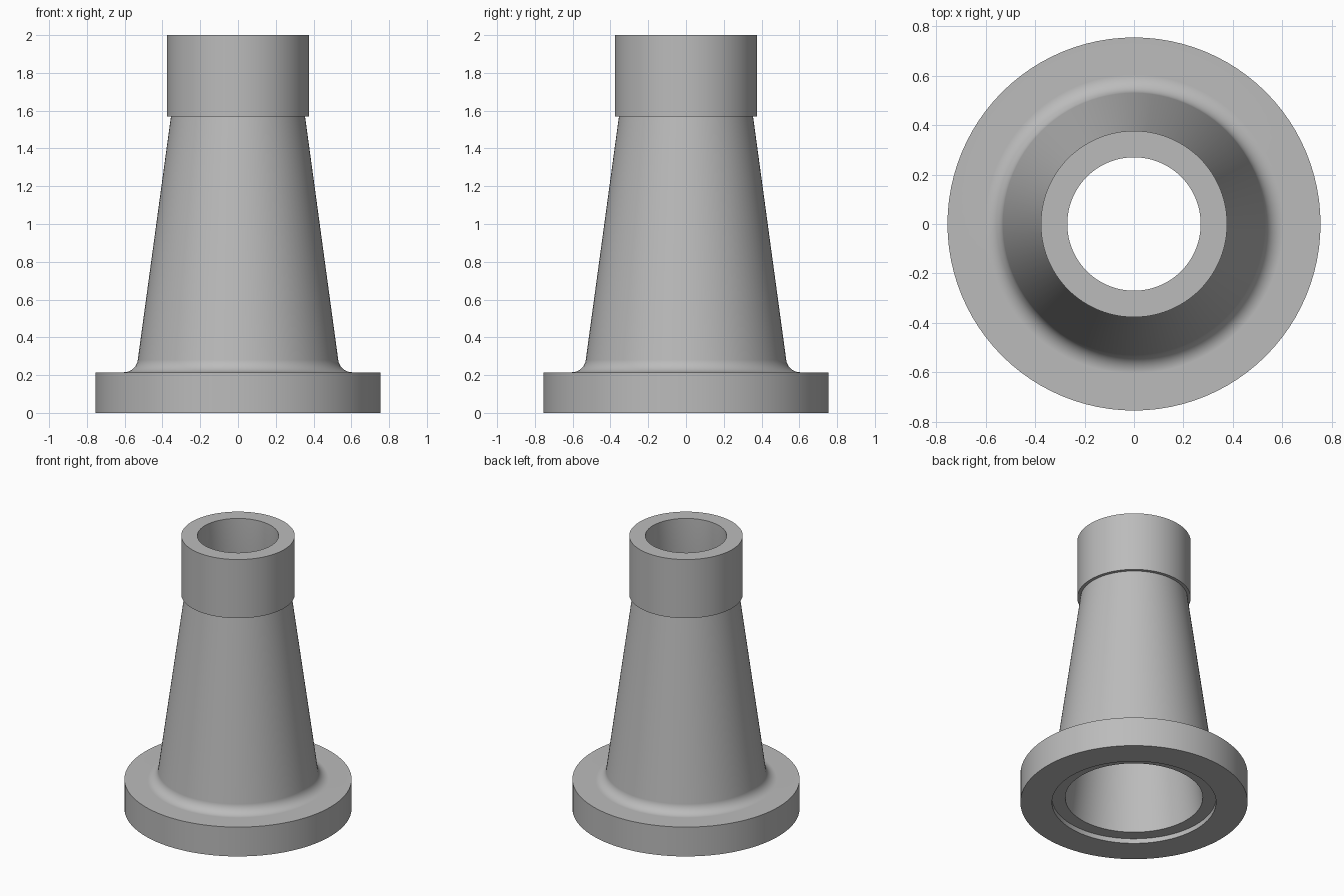
import bpy
import bmesh
from math import sin, cos, pi, radians

cube = bpy.data.objects.get("Cube")
if cube:
    bpy.data.objects.remove(cube, do_unlink=True)

SIDES = 96


def make_material(name, colour):
    mat = bpy.data.materials.new(name)
    mat.use_nodes = True
    mat.diffuse_color = colour
    mat.node_tree.nodes["Principled BSDF"].inputs["Base Color"].default_value = colour
    return mat


def lathe(name, profile, mat):
    """Revolve a closed (radius, height) profile around the z axis."""
    bm = bmesh.new()
    rings = []
    for i in range(SIDES):
        a = 2 * pi * i / SIDES
        rings.append([bm.verts.new((r * cos(a), r * sin(a), z)) for r, z in profile])
    for i, ring in enumerate(rings):
        following = rings[(i + 1) % SIDES]
        for j in range(len(profile)):
            k = (j + 1) % len(profile)
            bm.faces.new((ring[j], following[j], following[k], ring[k]))
    bmesh.ops.recalc_face_normals(bm, faces=bm.faces)
    mesh = bpy.data.meshes.new(name)
    bm.to_mesh(mesh)
    bm.free()
    mesh.materials.append(mat)
    obj = bpy.data.objects.new(name, mesh)
    bpy.context.collection.objects.link(obj)
    return obj


# Rounded fillet between the flange top and the tapered wall
FILLET, CENTRE_R, FLANGE_TOP, TAPER = 0.075, 0.605, 0.215, radians(7.8)
STEPS = 10
fillet = []
for s in range(STEPS + 1):
    a = 1.5 * pi + (TAPER - pi / 2) * s / STEPS
    fillet.append((CENTRE_R + FILLET * cos(a), FLANGE_TOP + FILLET + FILLET * sin(a)))

# Wall section: flange, fillet, taper, collar, bore, bottom recess
profile = [(0.545, 0), (0.755, 0), (0.755, FLANGE_TOP)]
profile += fillet
profile += [(0.355, 1.57), (0.377, 1.57), (0.377, 2.0)]
profile += [(0.27, 2.0), (0.27, 1.57), (0.457, 0.035), (0.545, 0.035)]

grey = make_material("plain grey", (0.5, 0.5, 0.5, 1))
nozzle = lathe("flanged_nozzle", profile, grey)

# Smooth round surfaces with crisp rims
bpy.ops.object.select_all(action="DESELECT")
nozzle.select_set(True)
bpy.context.view_layer.objects.active = nozzle
bpy.ops.object.shade_smooth_by_angle(angle=radians(30))
weighted = nozzle.modifiers.new("even_shading", "WEIGHTED_NORMAL")
weighted.keep_sharp = True
